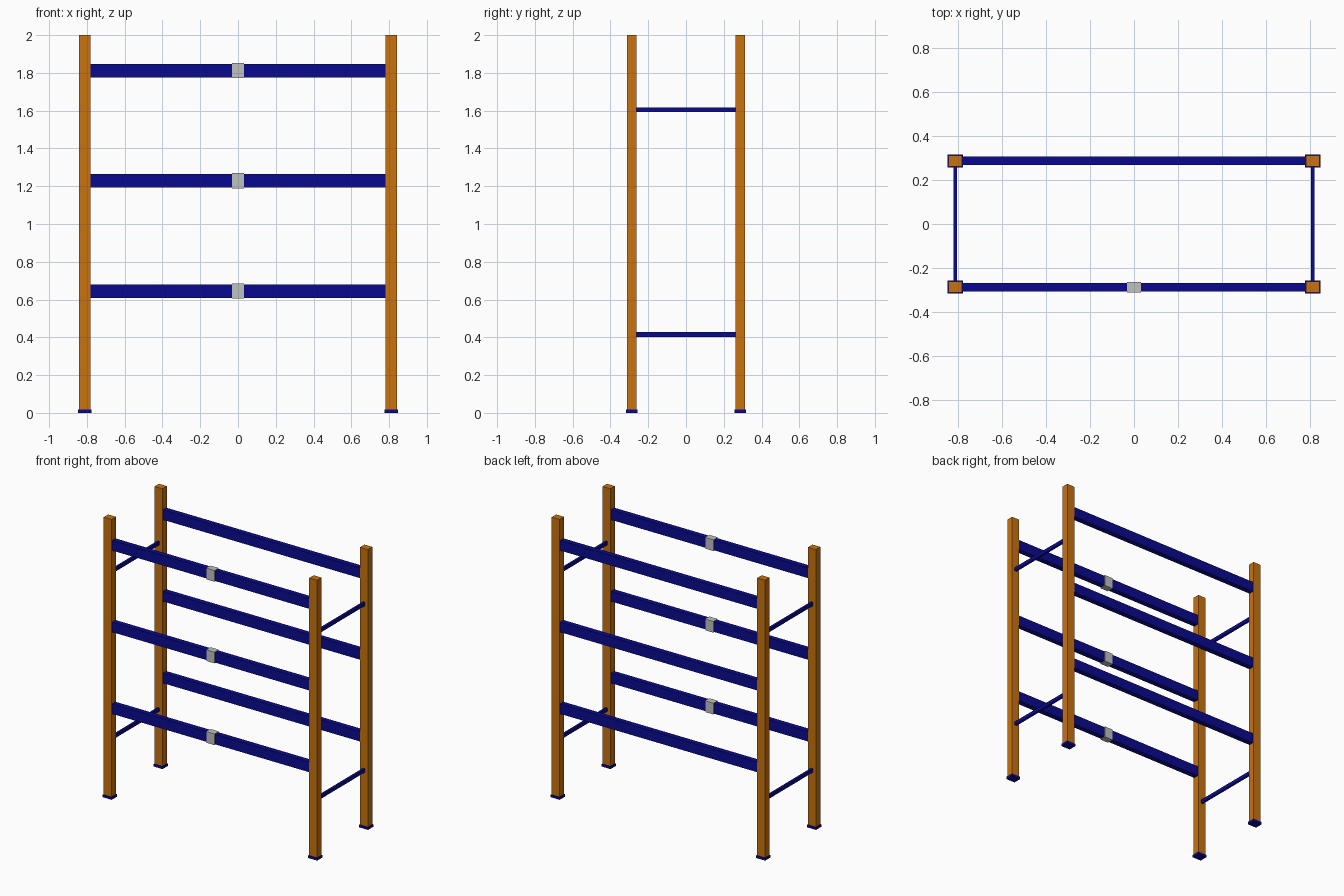
import bpy
import bmesh
from mathutils import Matrix, Vector

if "Cube" in bpy.data.objects:
    bpy.data.objects.remove(bpy.data.objects["Cube"], do_unlink=True)


def make_material(name, rgb):
    mat = bpy.data.materials.new(name)
    mat.use_nodes = True
    color = (*rgb, 1.0)
    mat.diffuse_color = color
    mat.node_tree.nodes["Principled BSDF"].inputs["Base Color"].default_value = color
    return mat


orange = make_material("orange paint", (0.58, 0.17, 0.005))
blue = make_material("blue paint", (0.003, 0.003, 0.28))
gray = make_material("light gray", (0.53, 0.54, 0.53))


def box(name, center, size, mat):
    bm = bmesh.new()
    bmesh.ops.create_cube(bm, size=1, matrix=Matrix.Diagonal((*size, 1)))
    mesh = bpy.data.meshes.new(name)
    bm.to_mesh(mesh)
    bm.free()
    mesh.materials.append(mat)
    obj = bpy.data.objects.new(name, mesh)
    obj.location = Vector(center)
    bpy.context.collection.objects.link(obj)
    return obj


POST_X, POST_Y = 0.812, 0.287
POST_W, POST_D = 0.062, 0.05
HEIGHT = 2.0
FOOT_H = 0.018
BEAM_LEVELS = {"lower": 0.645, "middle": 1.229, "upper": 1.812}
BRACE_LEVELS = {"lower": 0.416, "upper": 1.605}
SIDES = {"right": -1, "left": 1}
ENDS = {"front": -1, "back": 1}

# Upright posts on foot plates
for side, sx in SIDES.items():
    for end, sy in ENDS.items():
        x, y = sx * POST_X, sy * POST_Y
        box(f"{end}_{side}_post", (x, y, (HEIGHT + FOOT_H) / 2),
            (POST_W, POST_D, HEIGHT - FOOT_H), orange)
        box(f"{end}_{side}_foot_plate", (x, y, FOOT_H / 2),
            (POST_W + 0.009, POST_D + 0.009, FOOT_H), blue)

# Long shelf beams between the posts
beam_length = 2 * POST_X - POST_W
for level, z in BEAM_LEVELS.items():
    for end, sy in ENDS.items():
        box(f"{end}_{level}_beam", (0, sy * POST_Y, z),
            (beam_length, 0.038, 0.072), blue)
    # Label sleeve around each front beam
    box(f"{level}_label_sleeve", (0, -POST_Y, z), (0.064, 0.048, 0.08), gray)

# Thin braces joining front and back posts
brace_length = 2 * POST_Y - POST_D
for side, sx in SIDES.items():
    for level, z in BRACE_LEVELS.items():
        box(f"{side}_{level}_brace", (sx * POST_X, 0, z),
            (0.016, brace_length, 0.026), blue)
